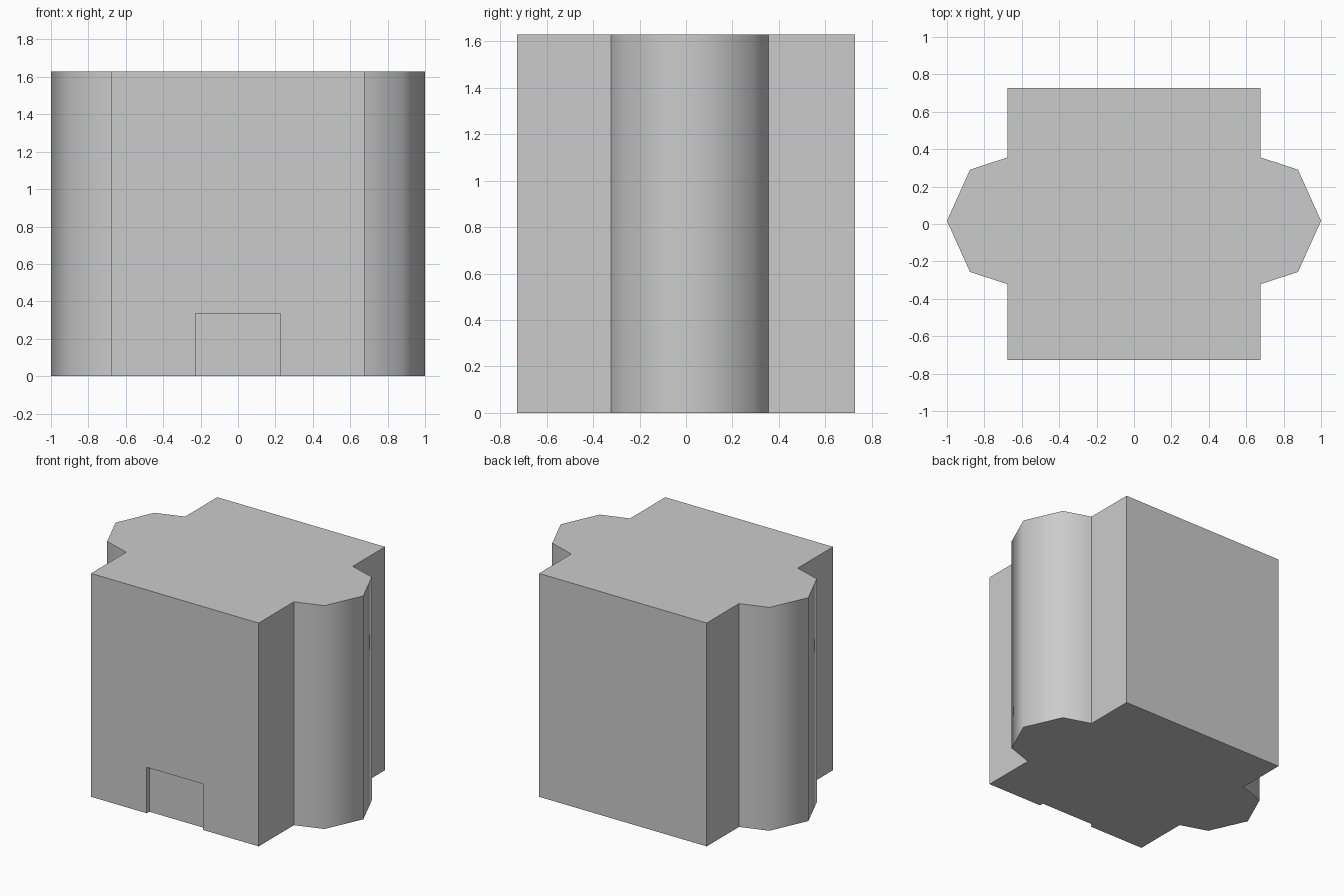
import bpy, bmesh
from math import radians

if "Cube" in bpy.data.objects:
    bpy.data.objects.remove(bpy.data.objects["Cube"])

HEIGHT = 1.63
HALF_X, HALF_Y = 0.677, 0.728


def extrude_outline(name, points, z0, z1):
    """Closed prism from a counter-clockwise plan outline."""
    bm = bmesh.new()
    base = bm.faces.new([bm.verts.new((x, y, z0)) for x, y in points])
    top = bmesh.ops.extrude_face_region(bm, geom=[base], use_keep_orig=True)["geom"]
    bmesh.ops.translate(bm, vec=(0, 0, z1 - z0),
                        verts=[v for v in top if isinstance(v, bmesh.types.BMVert)])
    bmesh.ops.recalc_face_normals(bm, faces=bm.faces)
    mesh = bpy.data.meshes.new(name)
    bm.to_mesh(mesh)
    bm.free()
    obj = bpy.data.objects.new(name, mesh)
    bpy.context.collection.objects.link(obj)
    return obj


# Plan outline: main block with a faceted half-round tower on each side
right = [(HALF_X, -HALF_Y), (HALF_X, -0.322), (0.877, -0.256), (1.0, 0.017),
         (0.877, 0.29), (HALF_X, 0.356), (HALF_X, HALF_Y)]
left = [(-x, y) for x, y in reversed(right)]
building = extrude_outline("building", right + left, 0, HEIGHT)

# Shallow doorway recess at the bottom of the front
door = [(-0.227, -0.9), (0.227, -0.9), (0.227, -HALF_Y + 0.03), (-0.227, -HALF_Y + 0.03)]
cutter = extrude_outline("doorway_cutter", door, -0.2, 0.335)
cutter.hide_render = True
cut = building.modifiers.new("doorway", "BOOLEAN")
cut.operation = "DIFFERENCE"
cut.solver = "EXACT"
cut.object = cutter
bpy.context.view_layer.objects.active = building
building.select_set(True)
bpy.ops.object.modifier_apply(modifier=cut.name)
bpy.data.objects.remove(cutter)

# Towers shade smoothly, every corner of the block stays sharp
bpy.ops.object.shade_smooth_by_angle(angle=radians(60))
